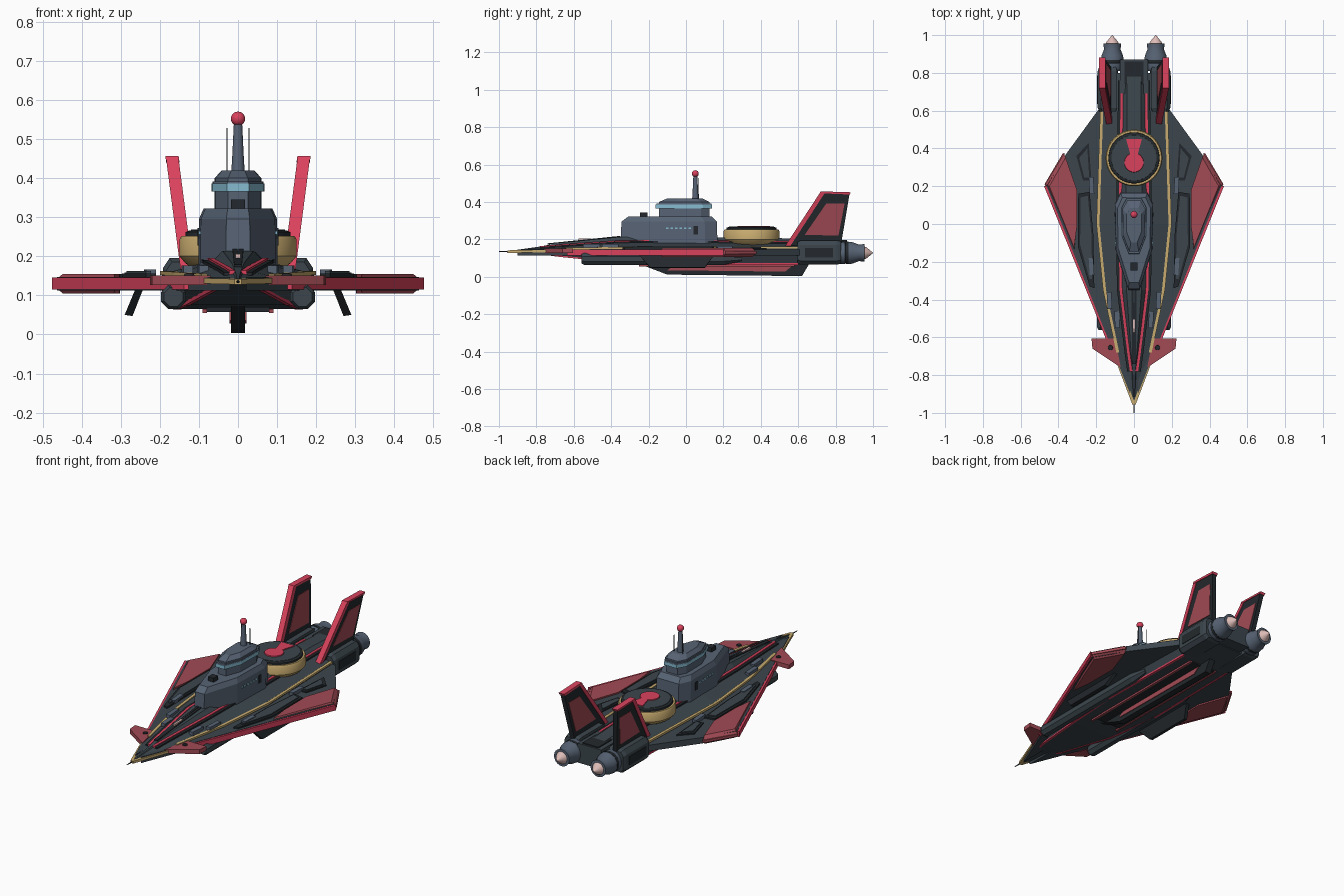
import bpy, bmesh, math

cube = bpy.data.objects.get("Cube")
if cube:
    bpy.data.objects.remove(cube, do_unlink=True)


def material(name, rgb):
    m = bpy.data.materials.new(name)
    m.use_nodes = True
    col = (*rgb, 1)
    m.diffuse_color = col
    m.node_tree.nodes["Principled BSDF"].inputs["Base Color"].default_value = col
    return m


HULL = material("dark slate", (.045, .062, .075))
BLACK = material("near black", (.017, .022, .026))
STEEL = material("blue grey", (.095, .125, .175))
RED = material("bright red", (.70, .055, .11))
WINE = material("muted red", (.36, .07, .09))
GOLD = material("gold", (.58, .41, .16))
GLASS = material("light blue", (.24, .5, .64))
GLOW = material("pale pink", (.72, .50, .47))


def loft(name, rings, mat, mirror=False, smooth=False):
    """Skin a list of equal-length 3D rings and close both ends."""
    bm = bmesh.new()
    rows = [[bm.verts.new(p) for p in r] for r in rings]
    n = len(rows[0])
    for a, b in zip(rows, rows[1:]):
        for i in range(n):
            bm.faces.new((a[i], a[(i + 1) % n], b[(i + 1) % n], b[i]))
    bm.faces.new(rows[0])
    bm.faces.new(rows[-1])
    bmesh.ops.recalc_face_normals(bm, faces=bm.faces)
    me = bpy.data.meshes.new(name)
    bm.to_mesh(me)
    bm.free()
    me.materials.append(mat)
    ob = bpy.data.objects.new(name, me)
    bpy.context.collection.objects.link(ob)
    if smooth:
        bpy.ops.object.select_all(action='DESELECT')
        ob.select_set(True)
        bpy.context.view_layer.objects.active = ob
        bpy.ops.object.shade_smooth_by_angle(angle=math.radians(35))
    if mirror:
        ob.modifiers.new("Mirror", 'MIRROR')
    return ob


def plate(name, outline, z0, z1, mat, mirror=True):
    """Flat prism from an xy outline."""
    return loft(name, [[(x, y, z) for x, y in outline] for z in (z0, z1)], mat, mirror)


def box(name, centre, size, mat, mirror=False):
    (x, y, z), (a, b, c) = centre, [s / 2 for s in size]
    return plate(name, [(x - a, y - b), (x + a, y - b), (x + a, y + b), (x - a, y + b)],
                 z - c, z + c, mat, mirror)


def ribbon(name, path, w, h, mat):
    """Strip of width w and height h along a path that runs fore and aft."""
    loft(name, [[(x - w / 2, y, z - h / 2), (x + w / 2, y, z - h / 2),
                 (x + w / 2, y, z + h / 2), (x - w / 2, y, z + h / 2)] for x, y, z in path],
         mat, True)


def lathe(name, centre, profile, mat, axis='z', sides=32, mirror=False, smooth=True):
    """Turn (position, radius) pairs around a z or y axis."""
    cx, cy, cz = centre
    rings = []
    for t, r in profile:
        ring = []
        for i in range(sides):
            a = 2 * math.pi * (i + .5) / sides
            u, v = r * math.cos(a), r * math.sin(a)
            ring.append((cx + u, cy + v, cz + t) if axis == 'z' else (cx + u, cy + t, cz + v))
        rings.append(ring)
    return loft(name, rings, mat, mirror, smooth)


def both(half):
    """Complete a half outline with its mirror image."""
    return half + [(-x, y) for x, y in reversed(half)]


def tier(name, half, levels, mat, pivot=-.05):
    """Stack a mirrored outline at (z, scale) levels."""
    loft(name, [[(x * s, pivot + (y - pivot) * s, z) for x, y in both(half)]
                for z, s in levels], mat)


# Hull: y, ridge width, ridge top, ridge foot, deck width, deck z, belly width, belly z
STATIONS = [(-.95, .002, .138, .137, .004, .136, .003, .132),
            (-.78, .012, .162, .155, .055, .144, .04, .122),
            (-.68, .026, .182, .164, .09, .147, .07, .108),
            (-.35, .066, .214, .186, .16, .152, .13, .075),
            (0, .072, .214, .188, .195, .154, .16, .065),
            (.6, .062, .205, .182, .175, .154, .15, .065),
            (.8, .06, .195, .18, .165, .152, .14, .075)]
rings = []
for y, rw, zt, zr, gw, zg, bw, zb in STATIONS:
    half = [(rw * .6, zt), (rw, zr), (gw, zg), (gw, .13), (bw, zb)]
    rings.append([(x, y, z) for x, z in both(half)])
loft("hull", rings, HULL)

# Deck stripes follow the ridge foot and the deck edge
main = STATIONS[1:]
ribbon("ridge_stripe", [(s[1] + .003, min(s[0], .76), s[3] + .003) for s in main], .014, .012, RED)
ribbon("ridge_shadow_line", [(s[1] + .017, min(s[0], .76), s[3]) for s in main], .014, .008, BLACK)
ribbon("deck_edge_stripe", [(s[4] - .004, min(s[0], .62), s[5] + .003) for s in main[1:-1]],
       .016, .01, GOLD)
ribbon("belly_stripe", [(s[6], s[0], s[7] + .004) for s in main[:-1]], .012, .01, RED)
ribbon("nose_trim", [(.001, -.955, .135), (.075, -.76, .137), (.125, -.63, .137)], .016, .014, GOLD)
ribbon("nose_line", [(.004, -.74, .176), (.008, -.35, .216)], .012, .006, BLACK)
box("nose_light", (0, -.54, .2), (.012, .07, .012), GLOW)
lathe("nose_probe", (0, 0, .135), [(-1, .002), (-.93, .005)], BLACK, 'y', 8)

# Wings, with a wedge-edged red tip and a thin red leading edge
plate("wing", [(.02, -.9), (.463, .2), (.36, .37), (.185, .61), (.02, .61)], .113, .147, HULL)
TIP = [(.315, -.14), (.47, .21), (.37, .372), (.302, .18), (.303, -.02)]
inner = [(.317, -.125), (.448, .2), (.362, .352), (.302, .18), (.303, -.02)]
loft("wing_tip", [[(x, y, z) for x, y in o] for o, z in
                  ((inner, .105), (TIP, .122), (TIP, .137), (inner, .155))], WINE, True)
ribbon("leading_edge", [(.13, -.635, .13), (.468, .2, .13)], .016, .03, RED)
plate("tip_edge", [(.466, .2), (.474, .21), (.376, .376), (.366, .372)], .122, .137, WINE)

# Wing panels
plate("wing_panel", [(.21, -.34), (.235, -.33), (.297, -.12), (.295, .16), (.235, .17),
                     (.215, -.06)], .14, .156, BLACK)
plate("wing_panel_cover", [(.222, -.29), (.236, -.29), (.285, -.11), (.283, .14), (.245, .15),
                           (.225, -.06)], .15, .162, HULL)
plate("rear_wing_panel", [(.225, .23), (.27, .23), (.305, .36), (.24, .43)], .14, .154, BLACK)
plate("rear_wing_cover", [(.237, .245), (.263, .245), (.29, .35), (.247, .4)], .15, .159, HULL)
for i, (x, y) in enumerate([(.09, -.5), (.13, -.4), (.225, -.22), (.225, .21)]):
    plate("deck_hatch_%d" % i, [(x - .015, y - .05), (x + .01, y - .05), (x + .015, y + .04),
                                (x - .01, y + .04)], .14, .176 if x < .2 else .166, STEEL)

# Foreplanes with round caps
plate("foreplane", [(.07, -.76), (.22, -.66), (.225, -.605), (.1, -.605)], .127, .151, WINE)
lathe("foreplane_cap", (.125, -.655, .15), [(0, .014), (.006, .012)], BLACK, mirror=True, sides=12)

# Underside: pods, canted strakes and keel
lathe("belly_pod", (.165, 0, .096), [(-.56, .026), (-.545, .034), (.2, .034), (.3, .015)],
      HULL, 'y', 8, True, False)
loft("belly_strake", [[(.243, y0, .115), (.263, y0, .115), (.263, y1, .115), (.243, y1, .115)]
                      if top else [(.27, y0 + .06, .047), (.29, y0 + .06, .05),
                                   (.29, y1, .05), (.27, y1, .047)]
                      for top, y0, y1 in ((True, -.25, .15), (False, -.25, .1))], BLACK, True)
KEEL = [(-.28, .08), (-.1, .012), (.62, .004), (.665, .08)]
loft("keel", [[(x, y, z) for y, z in KEEL] for x in (-.018, .018)], BLACK)
loft("keel_panel", [[(x, y, z) for y, z in ((-.1, .035), (.53, .028), (.57, .06), (-.06, .063))]
                    for x in (-.022, .022)], WINE)
box("belly_plate", (0, .18, .064), (.16, .8, .012), BLACK)
ribbon("belly_line", [(.085, -.25, .06), (.085, .58, .06)], .012, .01, WINE)

# Bridge
tier("bridge_base", [(.03, -.345), (.095, -.14), (.1, .1), (.07, .165)],
     [(.15, 1.02), (.295, 1), (.322, .88)], STEEL)
TOWER = [(.025, -.145), (.058, -.06), (.06, .08), (.035, .125)]
tier("bridge_tower", TOWER, [(.315, 1), (.4, 1), (.42, .68)], STEEL, 0)
tier("bridge_window", TOWER, [(.366, 1.12), (.386, 1.12)], GLASS, 0)
tier("window_visor", TOWER, [(.386, 1.1), (.391, 1.08)], STEEL, 0)
lathe("mast", (0, .05, 0), [(.41, .018), (.46, .015), (.54, .011)], STEEL, sides=12)
lathe("mast_beacon", (0, .05, .552),
      [(-.018 * math.cos(math.pi * i / 10), .0005 + .018 * math.sin(math.pi * i / 10))
       for i in range(11)], RED, sides=20)
lathe("whip_antenna", (.028, .068, 0), [(.4, .002), (.528, .0012)], BLACK, sides=6, mirror=True)
box("bridge_sensor", (0, -.225, .33), (.036, .04, .03), BLACK)
for i in range(6):
    box("porthole_%d" % i, (.0985, -.1 + i * .024, .26), (.006, .013, .009), GLASS, True)
box("bridge_door", (.099, .052, .25), (.008, .022, .045), BLACK, True)

# Round turret with deck marking
TUR = (0, .35, 0)
lathe("turret_ring", TUR, [(.165, .11), (.182, .135), (.2, .15), (.243, .15), (.252, .145)], GOLD, sides=48)
lathe("turret_cap", TUR, [(.245, .136), (.262, .134), (.266, .125)], BLACK, sides=48)
lathe("turret_disc", TUR, [(.26, .122), (.268, .12)], HULL, sides=48)
lathe("marking_disc", (0, .325, 0), [(.266, .052), (.273, .05)], RED)
plate("marking_wedge", both([(.017, .36), (.042, .45)]), .266, .273, RED, False)

# Engine blocks and nozzles
SECT = [(.085, .065), (.17, .065), (.192, .085), (.192, .17), (.175, .195), (.09, .195)]
loft("engine_block", [[(.135 + (x - .135) * s, y, .13 + (z - .13) * s) for x, z in SECT]
                      for y, s in ((.595, .85), (.615, 1), (.81, 1), (.83, .88))], HULL, True)
box("engine_side_panel", (.191, .71, .128), (.008, .15, .05), BLACK, True)
box("stern_block", (0, .78, .135), (.15, .18, .11), HULL)
box("stern_cap", (0, .8, .19), (.1, .12, .012), BLACK)
lathe("nozzle", (.115, 0, .128), [(.81, .05), (.825, .06), (.85, .06), (.853, .05), (.866, .05),
                                 (.868, .06), (.89, .058), (.925, .044), (.955, .048),
                                 (.955, .04)], STEEL, 'y', 24, True)
lathe("nozzle_collar", (.115, 0, .128), [(.852, .061), (.868, .061)], BLACK, 'y', 24, True)
lathe("exhaust", (.115, 0, .128), [(.945, .039), (.965, .03), (1, .001)], GLOW, 'y', 20, True)


# Tail fins, leaning outward
def fin(name, outline, t, mat):
    loft(name, [[(.142 + .13 * (z - .25) + side * t / 2, y, z) for y, z in outline]
                for side in (-1, 1)], mat, True)


fin("tail_fin", [(.54, .165), (.725, .45), (.875, .447), (.83, .18)], .026, BLACK)
fin("fin_panel", [(.635, .225), (.75, .392), (.848, .392), (.815, .22)], .031, WINE)
fin("fin_leading_edge", [(.53, .165), (.72, .455), (.743, .45), (.558, .165)], .032, RED)
fin("fin_cap", [(.715, .447), (.72, .457), (.882, .452), (.876, .44)], .034, RED)
